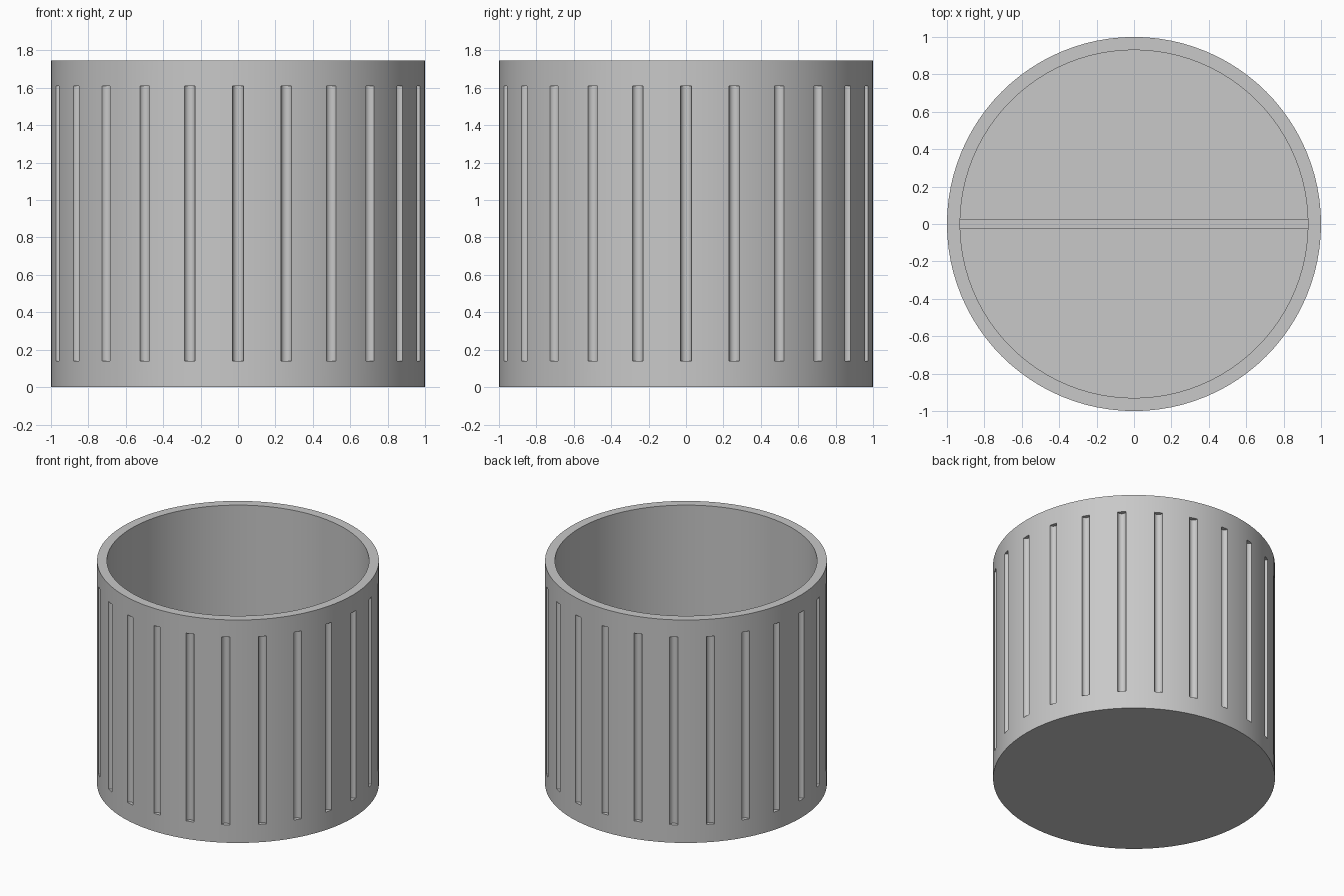
import bpy, bmesh, math
from mathutils import Matrix

if "Cube" in bpy.data.objects:
    bpy.data.objects.remove(bpy.data.objects["Cube"], do_unlink=True)

HEIGHT, OUTER, INNER, FLOOR = 1.745, 1.0, 0.93, 0.07
SIDES, GROOVES = 96, 24
GROOVE_LOW, GROOVE_HIGH, GROOVE_RADIUS = 0.14, 1.61, 0.03
DIVIDER_TOP, DIVIDER_WIDTH = 0.6, 0.05

grey = bpy.data.materials.new("plain grey")
grey.use_nodes = True
colour = (0.58, 0.58, 0.58, 1)
grey.diffuse_color = colour
grey.node_tree.nodes["Principled BSDF"].inputs["Base Color"].default_value = colour


def make_object(name, bm):
    bmesh.ops.recalc_face_normals(bm, faces=bm.faces)
    mesh = bpy.data.meshes.new(name)
    bm.to_mesh(mesh)
    bm.free()
    mesh.materials.append(grey)
    obj = bpy.data.objects.new(name, mesh)
    bpy.context.collection.objects.link(obj)
    return obj


def add_cylinder(bm, radius, low, high, sides, x=0, y=0):
    return bmesh.ops.create_cone(
        bm, cap_ends=True, segments=sides, radius1=radius, radius2=radius,
        depth=high - low, matrix=Matrix.Translation((x, y, (low + high) / 2)))


# Cup wall and floor: solid cylinder with its top cap inset and pushed down
bm = bmesh.new()
add_cylinder(bm, OUTER, 0, HEIGHT, SIDES)
top = max(bm.faces, key=lambda f: f.calc_center_median().z)
top = bmesh.ops.extrude_discrete_faces(bm, faces=[top])["faces"][0]
bmesh.ops.scale(bm, vec=(INNER, INNER, 1), verts=top.verts)
top = bmesh.ops.extrude_discrete_faces(bm, faces=[top])["faces"][0]
bmesh.ops.translate(bm, vec=(0, 0, FLOOR - HEIGHT), verts=top.verts)
cup = make_object("cup", bm)

# Rounded vertical grooves around the outside
bm = bmesh.new()
for i in range(GROOVES):
    angle = math.tau * i / GROOVES
    add_cylinder(bm, GROOVE_RADIUS, GROOVE_LOW, GROOVE_HIGH, 16,
                 OUTER * math.cos(angle), OUTER * math.sin(angle))
cutter = make_object("groove_cutter", bm)
cutter.hide_render = True

cut = cup.modifiers.new("grooves", "BOOLEAN")
cut.operation = "DIFFERENCE"
cut.solver = "EXACT"
cut.object = cutter

# Apply the cut and discard the helper
bpy.context.view_layer.objects.active = cup
bpy.ops.object.select_all(action="DESELECT")
cup.select_set(True)
bpy.ops.object.modifier_apply(modifier=cut.name)
bpy.data.objects.remove(cutter, do_unlink=True)
bpy.ops.object.shade_smooth_by_angle(angle=math.radians(30))

# Low divider standing across the floor
bm = bmesh.new()
bmesh.ops.create_cube(bm, size=1)
bmesh.ops.scale(bm, vec=(2 * INNER, DIVIDER_WIDTH, DIVIDER_TOP - FLOOR), verts=bm.verts)
bmesh.ops.translate(bm, vec=(0, 0, (DIVIDER_TOP + FLOOR) / 2), verts=bm.verts)
make_object("divider", bm)
